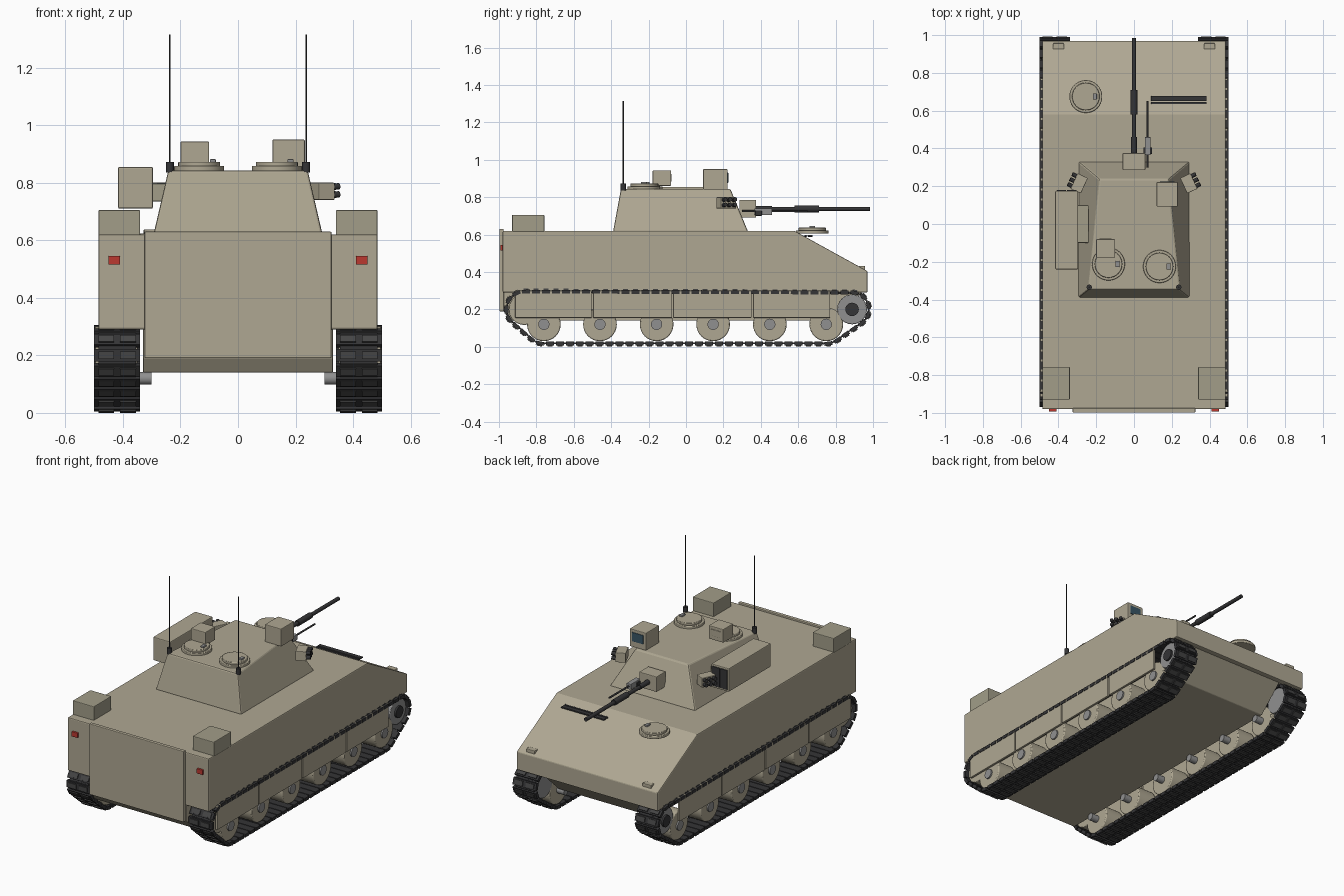
import bpy, bmesh, math
from mathutils import Vector, Matrix

if "Cube" in bpy.data.objects:
    bpy.data.objects.remove(bpy.data.objects["Cube"])

def mat(name, r, g, b):
    m = bpy.data.materials.new(name)
    m.diffuse_color = (r, g, b, 1)
    m.use_nodes = True
    m.node_tree.nodes["Principled BSDF"].inputs["Base Color"].default_value = m.diffuse_color
    return m

TAN = mat("tan_paint", .43, .39, .29)
OLIVE = mat("box_paint", .36, .34, .25)
DARK = mat("dark_metal", .035, .035, .037)
PAD = mat("track_metal", .06, .06, .06)
GREY = mat("grey_metal", .28, .28, .28)
RED = mat("red_lamp", .5, .04, .03)
GLASS = mat("glass", .04, .09, .13)

def finish(name, bm, m, bevel=0, smooth=False):
    bmesh.ops.recalc_face_normals(bm, faces=bm.faces)
    me = bpy.data.meshes.new(name)
    bm.to_mesh(me)
    bm.free()
    ob = bpy.data.objects.new(name, me)
    bpy.context.collection.objects.link(ob)
    me.materials.append(m)
    if bevel:
        b = ob.modifiers.new("bevel", 'BEVEL')
        b.width, b.segments = bevel, 2
    if smooth:
        bpy.ops.object.select_all(action='DESELECT')
        ob.select_set(True)
        bpy.context.view_layer.objects.active = ob
        bpy.ops.object.shade_smooth_by_angle(angle=math.radians(35))
    return ob

def box(name, x, y, z, m, bevel=.004, rot=0):
    """Box from (min, max) ranges, turned about its own vertical axis."""
    bm = bmesh.new()
    c = Vector([(r[0] + r[1]) / 2 for r in (x, y, z)])
    s = [abs(r[1] - r[0]) for r in (x, y, z)]
    bmesh.ops.create_cube(bm, size=1, matrix=Matrix.Translation(c)
                          @ Matrix.Rotation(rot, 4, 'Z') @ Matrix.Diagonal((*s, 1)))
    return finish(name, bm, m, bevel)

def cyl(name, a, b, r, m, seg=24, bevel=0, r2=None):
    """Cylinder between two points."""
    a, b = Vector(a), Vector(b)
    d = b - a
    bm = bmesh.new()
    bmesh.ops.create_cone(bm, cap_ends=True, segments=seg, radius1=r, radius2=r if r2 is None else r2,
                          depth=d.length, matrix=Matrix.Translation((a + b) / 2)
                          @ d.to_track_quat('Z', 'Y').to_matrix().to_4x4())
    return finish(name, bm, m, bevel, True)

def side_profile(name, pts, w, m, bevel):
    """Extrude a (y, z) outline across the width."""
    bm = bmesh.new()
    f = bm.faces.new([bm.verts.new((-w, y, z)) for y, z in pts])
    g = bmesh.ops.extrude_face_region(bm, geom=[f])
    bmesh.ops.translate(bm, vec=(2 * w, 0, 0),
                        verts=[v for v in g['geom'] if isinstance(v, bmesh.types.BMVert)])
    return finish(name, bm, m, bevel)

# Hull
side_profile("upper_hull", [(-.98, .29), (-.98, .62), (.58, .62), (.97, .405), (.97, .29)], .485, TAN, .006)
side_profile("lower_hull", [(-.975, .3), (-.975, .19), (-.94, .14), (.78, .14), (.94, .29), (.94, .3)], .33, TAN, .004)
box("rear_ramp", (-.325, .325), (-.998, -.975), (.19, .63), TAN)

# Turret
bm = bmesh.new()
low = [bm.verts.new((x, y, .615)) for x, y in [(-.295, -.39), (.295, -.39), (.295, .332), (-.295, .332)]]
top = [bm.verts.new((x, y, .843)) for x, y in [(-.243, -.348), (.243, -.348), (.182, .238), (-.182, .238)]]
bm.faces.new(low)
bm.faces.new(top)
for i in range(4):
    j = (i + 1) % 4
    bm.faces.new((low[i], low[j], top[j], top[i]))
finish("turret", bm, TAN, .008)

# Main gun and coaxial gun
box("gun_mantlet", (-.06, .06), (.285, .375), (.69, .785), TAN)
GZ = .737
cyl("gun_barrel_root", (0, .37, GZ), (0, .46, GZ), .015, DARK)
cyl("gun_barrel", (0, .4, GZ), (0, .985, GZ), .0115, DARK)
cyl("gun_sleeve", (0, .58, GZ), (0, .71, GZ), .018, DARK)
box("coax_receiver", (.057, .088), (.365, .46), (.705, .74), GREY, .003)
box("coax_ammo_box", (.05, .095), (.37, .405), (.7, .73), DARK, .003)
cyl("coax_barrel", (.072, .3, .725), (.072, .65, .725), .0055, DARK, 12)

# Hatches
for name, x, y, z in [("commander_hatch", -.135, -.212, .84), ("gunner_hatch", .135, -.225, .84),
                      ("driver_hatch", -.255, .675, .605)]:
    cyl(name + "_ring", (x, y, z), (x, y, z + .018), .087, TAN, 32, .003)
    cyl(name + "_lid", (x, y, z + .016), (x, y, z + .032), .073, TAN, 32, .003)
    box(name + "_handle", (x + .037, x + .058), (y - .016, y + .016), (z + .03, z + .042), GREY, .003)

# Sights and their windows
box("gunner_sight", (.12, .232), (.092, .222), (.84, .95), TAN)
box("gunner_sight_window", (.137, .215), (.215, .226), (.877, .932), GLASS, .002)
box("commander_sight", (-.2, -.1), (-.178, -.08), (.86, .943), TAN)
box("commander_sight_window", (-.182, -.118), (-.084, -.077), (.885, .925), TAN, .002)

# Missile launcher on the left side
box("missile_box", (-.417, -.296), (-.24, .175), (.71, .855), TAN, .005)
box("missile_bracket", (-.3, -.24), (-.1, .1), (.735, .797), OLIVE)
for i in range(2):
    x = -.409 + i * .054
    box("missile_door", (x, x + .05), (.17, .18), (.722, .843), DARK, .002)

# Smoke launchers, three by two tubes on each side
for s in (-1, 1):
    a = math.radians(25)
    out, along = Vector((s * math.cos(a), math.sin(a), 0)), Vector((-s * math.sin(a), math.cos(a), 0))
    c = Vector((s * .29, .215, .77))
    box("smoke_bracket", (c.x - .03, c.x + .03), (c.y - .045, c.y + .045), (.74, .8), TAN, .003, s * a)
    for i in (-1, 0, 1):
        for k in (-1, 1):
            p = c + along * i * .029 + out * .02 + Vector((0, 0, k * .014))
            cyl("smoke_tube", p, p + out * .034 + Vector((0, 0, .004)), .011, DARK, 12)

# Antennas, lamps, stowage and front bar
for s in (-1, 1):
    cyl("antenna_base", (s * .237, -.335, .835), (s * .237, -.335, .872), .014, DARK, 16)
    cyl("antenna_whip", (s * .237, -.335, .86), (s * .237, -.335, 1.315), .0032, DARK, 8)
    box("tail_lamp", (s * .43 - .02, s * .43 + .02), (-.992, -.975), (.515, .545), RED, .002)
    box("headlamp", (s * .4 - .03, s * .4 + .03), (.925, .957), (.405, .432), TAN)
    box("stowage_box", (s * .34, s * .485), (-.93, -.757), (.615, .705), OLIVE)
box("trim_vane", (.09, .385), (.65, .677), (.588, .597), DARK, .002)
box("trim_vane_edge", (.09, .385), (.634, .646), (.588, .597), DARK, .002)

# Track path: hull round the end wheels, given as (y, z, radius)
rounds = [(.888, .2, .09), (-.865, .2, .095), (.75, .12, .103), (-.76, .12, .103)]
pts = sorted((y + r * math.cos(t * math.pi / 48), z + r * math.sin(t * math.pi / 48))
             for y, z, r in rounds for t in range(96))
def half(seq):
    h = []
    for p in seq:
        while len(h) > 1 and ((h[-1][0] - h[-2][0]) * (p[1] - h[-2][1])
                              - (h[-1][1] - h[-2][1]) * (p[0] - h[-2][0])) <= 0:
            h.pop()
        h.append(p)
    return h[:-1]
loop = [Vector(p) for p in half(pts) + half(pts[::-1])]
lens = [(loop[(i + 1) % len(loop)] - loop[i]).length for i in range(len(loop))]
total, count = sum(lens), 78

def on_path(d):
    d %= total
    for i, l in enumerate(lens):
        if d <= l:
            return loop[i].lerp(loop[(i + 1) % len(loop)], d / l)
        d -= l
    return loop[0]

def add_links(name, parts, m, s):
    bm = bmesh.new()
    pitch = total / count
    for i in range(count):
        p = on_path(i * pitch)
        t = on_path((i + .4) * pitch) - on_path((i - .4) * pitch)
        base = Matrix.Translation((s * .42, p.x, p.y)) @ Matrix.Rotation(math.atan2(t.y, t.x), 4, 'X')
        for x, off, w, ln, th in parts:
            bmesh.ops.create_cube(bm, size=1, matrix=base @ Matrix.Translation((x, 0, off))
                                  @ Matrix.Diagonal((w, ln * pitch, th, 1)))
    finish(name, bm, m)

# Running gear and skirts on both sides
wheel_y = [-.76, -.46, -.157, .145, .448, .75]
cuts = [-.917, -.5, -.073, .355, .775]
for s in (-1, 1):
    add_links("track_links", [(0, 0, .16, .8, .02), (0, .003, .13, 1.06, .008)], DARK, s)
    add_links("track_pads", [(x, -.0125, .055, .5, .007) for x in (-.038, .038)], PAD, s)
    for y in wheel_y:
        cyl("road_wheel", (s * .35, y, .12), (s * .478, y, .12), .09, TAN, 32, .006)
        cyl("wheel_hub", (s * .475, y, .12), (s * .487, y, .12), .03, GREY, 20)
        cyl("wheel_axle", (s * .3, y, .12), (s * .36, y, .12), .022, GREY, 16)
    cyl("drive_sprocket", (s * .35, .888, .2), (s * .478, .888, .2), .08, GREY, 24, .004)
    cyl("sprocket_hub", (s * .475, .888, .2), (s * .49, .888, .2), .036, DARK, 20)
    cyl("idler_wheel", (s * .35, -.865, .2), (s * .478, -.865, .2), .083, TAN, 32, .004)
    for a, b in zip(cuts, cuts[1:]):
        box("side_skirt", (s * .482, s * .497), (a + .004, b - .004), (.155, .3), TAN, .003)
